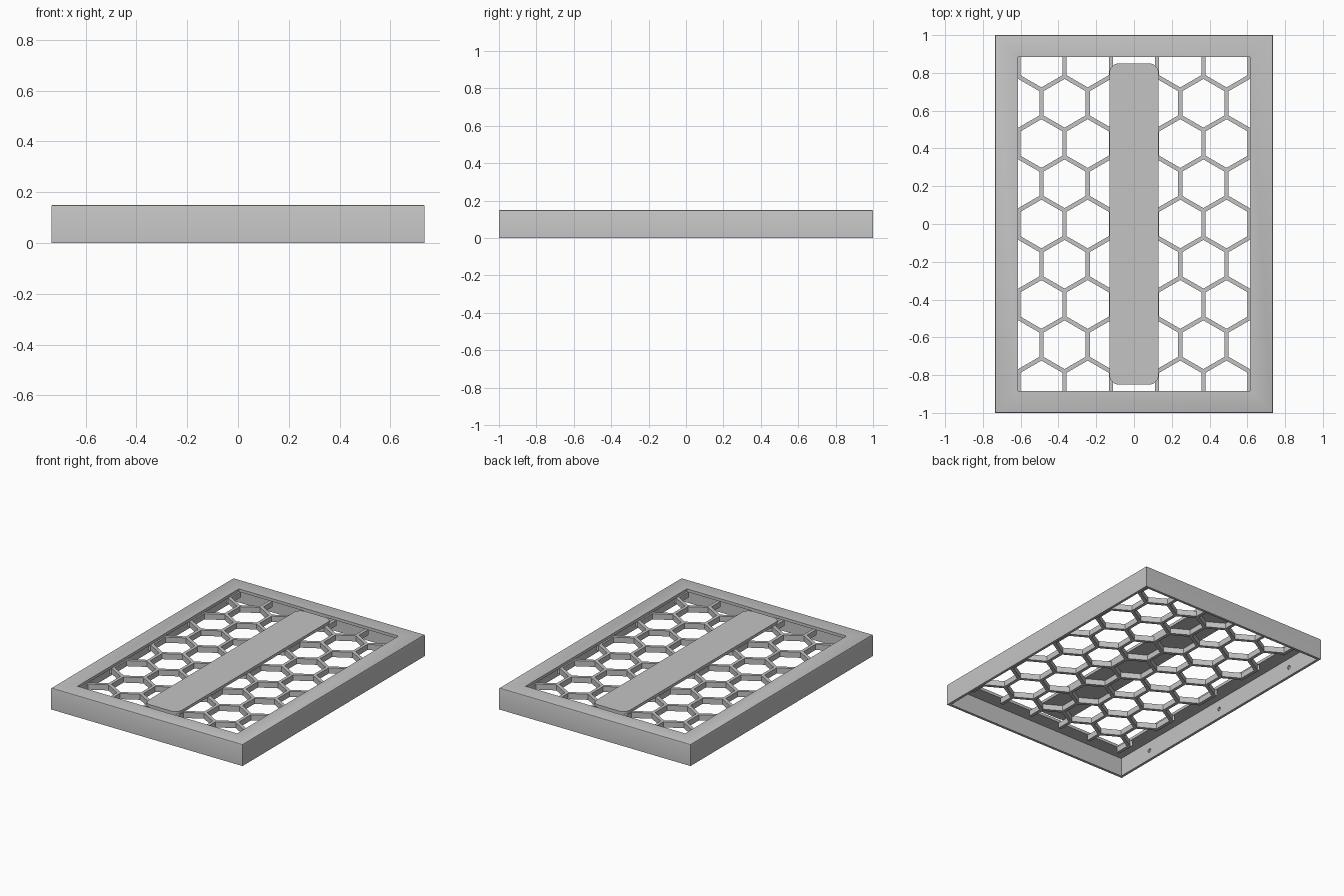
import bpy, bmesh
from math import sin, cos, pi, sqrt, radians
from mathutils import Matrix

cube = bpy.data.objects.get("Cube")
if cube:
    bpy.data.objects.remove(cube, do_unlink=True)

# Overall sizes
HALF_X, HALF_Y, HEIGHT = 0.735, 1.0, 0.15
WALL, PLATE_Z = 0.018, 0.13
OPEN_X, OPEN_Y = 0.613, 0.885
PITCH, ROW, BAR = 0.245, 0.213, 0.022
GRILLE_Z = 0.092

grey = bpy.data.materials.new("matte_grey")
grey.use_nodes = True
colour = (0.55, 0.55, 0.55, 1)
grey.diffuse_color = colour
bsdf = next(n for n in grey.node_tree.nodes if n.type == 'BSDF_PRINCIPLED')
bsdf.inputs["Base Color"].default_value = colour


def finish(name, bm):
    bmesh.ops.recalc_face_normals(bm, faces=bm.faces[:])
    mesh = bpy.data.meshes.new(name)
    bm.to_mesh(mesh)
    bm.free()
    mesh.materials.append(grey)
    obj = bpy.data.objects.new(name, mesh)
    bpy.context.collection.objects.link(obj)
    return obj


def add_prism(bm, outline, z0, z1):
    """Extrude a flat outline from z0 to z1."""
    face = bm.faces.new([bm.verts.new((x, y, z0)) for x, y in outline])
    top = bmesh.ops.extrude_face_region(bm, geom=[face])["geom"]
    verts = [v for v in top if isinstance(v, bmesh.types.BMVert)]
    bmesh.ops.translate(bm, verts=verts, vec=(0, 0, z1 - z0))


def rectangle(hx, hy):
    return [(-hx, -hy), (hx, -hy), (hx, hy), (-hx, hy)]


def block(name, hx, hy, z0, z1):
    bm = bmesh.new()
    add_prism(bm, rectangle(hx, hy), z0, z1)
    return finish(name, bm)


def cut(obj, cutter):
    """Subtract the cutter, bake the result and discard the cutter."""
    cutter.hide_render = True
    mod = obj.modifiers.new("cut", 'BOOLEAN')
    mod.operation, mod.solver, mod.object = 'DIFFERENCE', 'EXACT', cutter
    bpy.context.view_layer.update()
    graph = bpy.context.evaluated_depsgraph_get()
    baked = bpy.data.meshes.new_from_object(obj.evaluated_get(graph))
    obj.modifiers.clear()
    obj.data = baked
    bpy.data.objects.remove(cutter, do_unlink=True)


# Frame: shallow open-bottomed tray with eased top edges and a large window
bm = bmesh.new()
add_prism(bm, rectangle(HALF_X, HALF_Y), 0, HEIGHT)
rim = [e for e in bm.edges if all(v.co.z > HEIGHT / 2 for v in e.verts)]
bmesh.ops.bevel(bm, geom=rim, offset=0.007, segments=2, profile=0.5, affect='EDGES')
frame = finish("frame", bm)
cut(frame, block("cavity_cutter", HALF_X - WALL, HALF_Y - WALL, -0.1, PLATE_Z))
cut(frame, block("window_cutter", OPEN_X, OPEN_Y, 0.05, 0.3))

# Small blind holes on the inside of the long walls
bm = bmesh.new()
for side in (-1, 1):
    for y in (-0.7, 0, 0.7):
        spot = Matrix.Translation((side * (HALF_X - WALL), y, 0.065))
        bmesh.ops.create_cone(bm, cap_ends=True, segments=16, radius1=0.014,
                              radius2=0.014, depth=0.02,
                              matrix=spot @ Matrix.Rotation(pi / 2, 4, 'Y'))
cut(frame, finish("hole_cutter", bm))

# Honeycomb grille under the window
grille = block("honeycomb_grille", OPEN_X + BAR / 2, OPEN_Y + 0.005, GRILLE_Z, PLATE_Z + 0.001)
bm = bmesh.new()
radius = (PITCH - BAR) / sqrt(3)
for row in range(-4, 5):
    shift = PITCH / 2 if row % 2 else 0
    for col in range(-3, 3 if row % 2 else 4):
        cx, cy = col * PITCH + shift, row * ROW
        if abs(cx) < 0.65:
            hexagon = [(cx + radius * sin(i * pi / 3), cy + radius * cos(i * pi / 3))
                       for i in range(6)]
            add_prism(bm, hexagon, 0, 0.3)
cut(grille, finish("cell_cutter", bm))

# Centre strip with rounded corners, lying on the grille
hx, hy, r = 0.13, 0.85, 0.05
outline = []
for corner, (sx, sy) in enumerate([(1, 1), (-1, 1), (-1, -1), (1, -1)]):
    for step in range(9):
        a = (corner + step / 8) * pi / 2
        outline.append((sx * (hx - r) + r * cos(a), sy * (hy - r) + r * sin(a)))
bm = bmesh.new()
add_prism(bm, outline, PLATE_Z, HEIGHT)
strip = finish("centre_strip", bm)

# Smooth only the gentle curves
bpy.ops.object.select_all(action='DESELECT')
for obj in (frame, strip):
    obj.select_set(True)
bpy.context.view_layer.objects.active = frame
bpy.ops.object.shade_smooth_by_angle(angle=radians(30))
